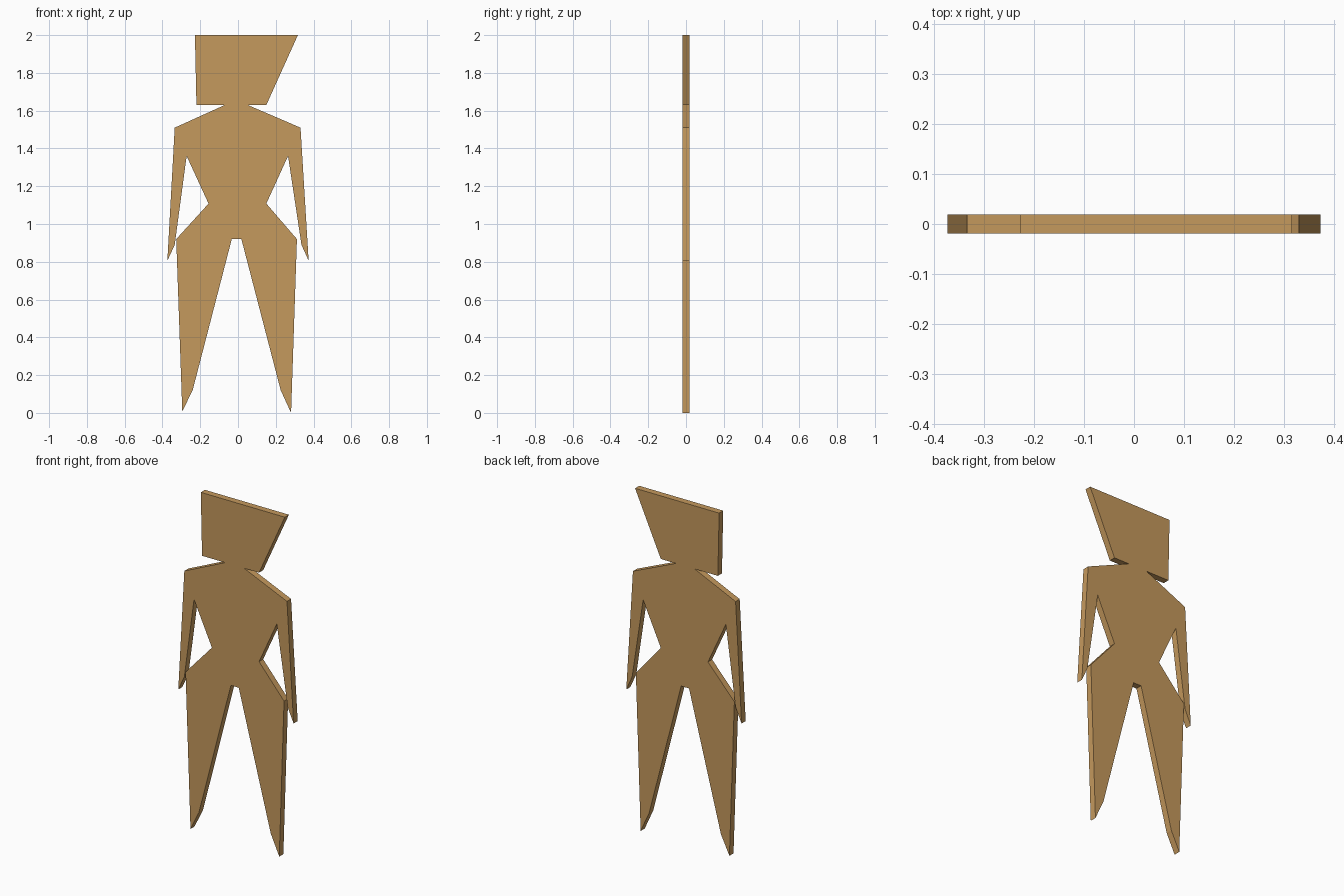
import bpy, bmesh

if "Cube" in bpy.data.objects:
    bpy.data.objects.remove(bpy.data.objects["Cube"])

HALF = 0.019  # half the board thickness

wood = bpy.data.materials.new("tan_board")
wood.diffuse_color = (0.56, 0.32, 0.11, 1)
wood.use_nodes = True
wood.node_tree.nodes["Principled BSDF"].inputs["Base Color"].default_value = wood.diffuse_color


def board(name, outline):
    """Cut a flat board from an (x, z) outline and give it thickness in y."""
    bm = bmesh.new()
    face = bm.faces.new([bm.verts.new((x, -HALF, z)) for x, z in outline])
    ext = bmesh.ops.extrude_face_region(bm, geom=[face], use_keep_orig=True)
    moved = [g for g in ext["geom"] if isinstance(g, bmesh.types.BMVert)]
    bmesh.ops.translate(bm, verts=moved, vec=(0, 2 * HALF, 0))
    bmesh.ops.recalc_face_normals(bm, faces=bm.faces)
    mesh = bpy.data.meshes.new(name)
    bm.to_mesh(mesh)
    bm.free()
    mesh.materials.append(wood)
    obj = bpy.data.objects.new(name, mesh)
    bpy.context.collection.objects.link(obj)
    return obj


# Lopsided head
board("head", [(-0.228, 2.0), (0.317, 2.0), (0.15, 1.63), (-0.22, 1.63)])

# Torso with both arms, down to the hip line
board("torso_and_arms", [
    (-0.07, 1.63), (-0.335, 1.51), (-0.374, 0.805), (-0.335, 0.89),
    (-0.272, 1.36), (-0.156, 1.108), (-0.327, 0.92),
    (0.312, 0.92), (0.15, 1.108), (0.265, 1.36),
    (0.336, 0.89), (0.374, 0.805), (0.331, 1.51), (0.052, 1.63)])

# Tapered legs with pointed feet
board("left_leg", [(-0.327, 0.92), (-0.295, 0.008), (-0.24, 0.12), (-0.033, 0.92)])
board("right_leg", [(0.312, 0.92), (0.281, 0.0), (0.226, 0.12), (0.018, 0.92)])
